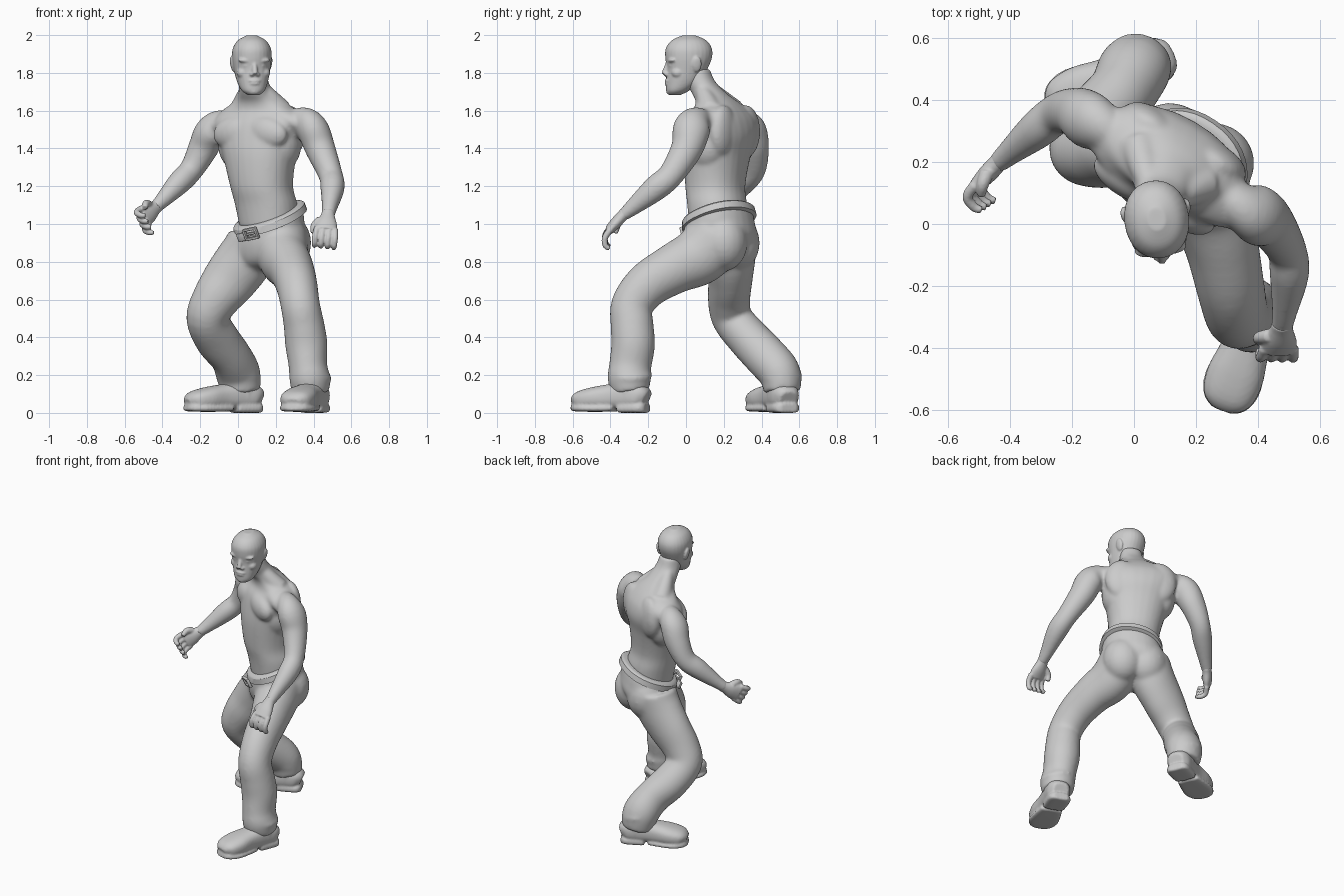
import bpy, bmesh, math
from mathutils import Vector, Matrix

if "Cube" in bpy.data.objects:
    bpy.data.objects.remove(bpy.data.objects["Cube"], do_unlink=True)

clay = bpy.data.materials.new("light_grey")
clay.use_nodes = True
clay.diffuse_color = (0.6, 0.6, 0.6, 1)
clay.node_tree.nodes["Principled BSDF"].inputs["Base Color"].default_value = (0.6, 0.6, 0.6, 1)

SIDE = Vector((0.86, -0.5, 0))     # body's left
FRONT = Vector((-0.5, -0.86, 0))   # way the chest faces
UP = Vector((0, 0, 1))
X = Vector((1, 0, 0))


def spline(a, b, c, d, t):
    return [0.5 * (2 * q + (r - p) * t + (2 * p - 5 * q + 4 * r - s) * t * t
                   + (3 * q - p - 3 * r + s) * t ** 3) for p, q, r, s in zip(a, b, c, d)]


def loft(bm, rows, side=SIDE, normal=None, power=1.0, steps=5, count=28):
    """Skin smooth rings through rows of x, y, z, half width, half depth."""
    rows = [tuple(r) for r in rows]
    p = [rows[0]] + rows + [rows[-1]]
    path = [spline(*p[i:i + 4], k / steps) for i in range(len(rows) - 1) for k in range(steps)]
    path.append(rows[-1])
    rings = []
    for i, row in enumerate(path):
        c = Vector(row[:3])
        ahead, behind = path[min(i + 1, len(path) - 1)], path[max(i - 1, 0)]
        t = (normal or (Vector(ahead[:3]) - Vector(behind[:3]))).normalized()
        u = (side - t * side.dot(t)).normalized()
        v = t.cross(u)
        ring = []
        for k in range(count):
            w = math.tau * k / count
            cs, sn = math.cos(w), math.sin(w)
            cs = math.copysign(abs(cs) ** power, cs)
            sn = math.copysign(abs(sn) ** power, sn)
            ring.append(bm.verts.new(c + u * cs * row[3] + v * sn * row[4]))
        rings.append(ring)
    for a, b in zip(rings, rings[1:]):
        for k in range(count):
            j = (k + 1) % count
            bm.faces.new((a[k], a[j], b[j], b[k]))
    bm.faces.new(rings[0][::-1])
    bm.faces.new(rings[-1])


def tube(bm, points, radii, side=SIDE):
    loft(bm, [(*p, r, r) for p, r in zip(points, radii)], side, count=16)


def ball(bm, centre, size, x_axis=SIDE, tilt=0):
    yaw = math.atan2(x_axis.y, x_axis.x)
    m = (Matrix.Translation(centre) @ Matrix.Rotation(yaw, 4, 'Z')
         @ Matrix.Rotation(tilt, 4, 'Y') @ Matrix.Diagonal((*size, 1)))
    bmesh.ops.create_uvsphere(bm, u_segments=20, v_segments=12, radius=1, matrix=m)


def finish(bm, name, voxel=0, smooth=0):
    bmesh.ops.recalc_face_normals(bm, faces=bm.faces)
    for f in bm.faces:
        f.smooth = True
    me = bpy.data.meshes.new(name)
    bm.to_mesh(me)
    bm.free()
    me.materials.append(clay)
    ob = bpy.data.objects.new(name, me)
    bpy.context.collection.objects.link(ob)
    if voxel:
        r = ob.modifiers.new("blend", 'REMESH')
        r.mode, r.voxel_size, r.use_smooth_shade = 'VOXEL', voxel, True
    if smooth:
        s = ob.modifiers.new("soften", 'SMOOTH')
        s.factor, s.iterations = 0.5, smooth
    return ob


def hand(name, wrist, knuckle, spread, curl, bend):
    """Palm, four bent fingers and a thumb."""
    bm = bmesh.new()
    wrist, knuckle, spread, curl = map(Vector, (wrist, knuckle, spread, curl))
    d = (knuckle - wrist).normalized()
    spread = (spread - d * spread.dot(d)).normalized()
    curl = (curl - d * curl.dot(d)).normalized()
    loft(bm, [(*(wrist - d * .03), .034, .032), (*wrist, .038, .03),
              (*(wrist.lerp(knuckle, .5)), .054, .03), (*knuckle, .06, .024)], spread)
    for i in range(4):
        fan = spread * (i - 1.5)
        base = knuckle + fan * .031 - d * .015
        mid = base + d * .05 + fan * .004 + curl * .008
        end = mid + (d * (1 - bend) + curl * bend).normalized() * .042
        tip = end + (curl - d * (bend - .4)).normalized() * .028
        tube(bm, (base, mid, end, tip), (.018, .0165, .015, .012), spread)
    root = wrist.lerp(knuckle, .3) - spread * .035
    tube(bm, (root, root - spread * .03 + d * .03 + curl * .02,
              root - spread * .03 + d * .065 + curl * .04), (.024, .02, .014), d)
    finish(bm, name, .0055, 3)


# Bare upper body with arms
bm = bmesh.new()
loft(bm, [(.165, .17, .98, .155, .145), (.15, .165, 1.1, .165, .15), (.125, .155, 1.2, .167, .15),
          (.115, .165, 1.35, .197, .16), (.115, .185, 1.46, .235, .165), (.115, .19, 1.54, .265, .15),
          (.115, .19, 1.595, .225, .12), (.11, .165, 1.645, .14, .1), (.095, .125, 1.69, .092, .09),
          (.083, .075, 1.755, .077, .078), (.075, .055, 1.82, .07, .07)], normal=UP, power=.9)
chest = Vector((.115, .18, 0))
for s in (-1, 1):
    ball(bm, chest + SIDE * s * .1 + FRONT * .1 + UP * 1.485, (.125, .06, .085), tilt=s * .2)
    ball(bm, chest + SIDE * s * .12 - FRONT * .09 + UP * 1.49, (.11, .06, .14))
    ball(bm, chest + SIDE * s * .17 + UP * (1.555 + .01 * s), (.16, .095, .055), tilt=s * .4)
    ball(bm, chest + SIDE * s * .15 + UP * 1.42, (.085, .11, .13))
    tube(bm, (chest + SIDE * s * .12 - FRONT * .01 + UP * 1.6, Vector((.085, .1, 1.73)) + SIDE * s * .04),
         (.065, .035))
loft(bm, [(.25, .12, 1.53, .045, .06), (.34, .06, 1.535, .075, .085), (.395, .03, 1.5, .085, .1),
          (.435, .005, 1.4, .08, .085), (.49, -.08, 1.26, .064, .068), (.5, -.16, 1.19, .064, .068),
          (.485, -.28, 1.09, .042, .045), (.475, -.34, 1.04, .035, .03)], X)
loft(bm, [(0, .25, 1.52, .045, .06), (-.09, .305, 1.52, .075, .085), (-.145, .335, 1.485, .085, .095),
          (-.185, .36, 1.4, .08, .08), (-.245, .355, 1.29, .064, .068), (-.31, .305, 1.22, .062, .064),
          (-.4, .23, 1.125, .042, .042), (-.44, .195, 1.085, .033, .035)], X)
finish(bm, "upper_body", .0085, 16)
hand("left_hand", (.475, -.34, 1.04), (.465, -.41, .965), (1, .1, 0), (-.1, .1, -.99), .5)
hand("right_hand", (-.44, .195, 1.085), (-.5, .13, 1.035), (.25, .1, -1), (.75, -.6, -.2), .7)

# Head, modelled facing -y then turned
bm = bmesh.new()
loft(bm, [(0, -.06, 1.682, .028, .028), (0, -.045, 1.705, .06, .06), (0, -.012, 1.755, .082, .094),
          (0, .006, 1.82, .096, .108), (0, .014, 1.88, .104, .124), (0, .015, 1.93, .1, .122),
          (0, .016, 1.972, .074, .092), (0, .016, 1.998, .028, .036)], X, UP, .95)
tube(bm, ((0, -.097, 1.85), (0, -.111, 1.81), (0, -.118, 1.793)), (.012, .015, .015), X)
ball(bm, (0, -.078, 1.703), (.036, .028, .022), X)
for z, w in ((1.758, .034), (1.743, .029)):
    ball(bm, (0, -.098, z), (w, .016, .009), X)
for s in (-1, 1):
    ball(bm, (s * .04, -.079, 1.864), (.046, .024, .014), X, -s * .1)
    ball(bm, (s * .038, -.081, 1.838), (.021, .015, .01), X)
    ball(bm, (s * .015, -.105, 1.792), (.013, .014, .011), X)
    ball(bm, (s * .055, -.05, 1.8), (.035, .036, .03), X)
    ball(bm, (s * .1, .045, 1.845), (.011, .026, .042), X, s * .2)
bmesh.ops.transform(bm, matrix=Matrix.Translation((.075, 0, 0)) @ Matrix.Rotation(.13, 4, 'Z'),
                    verts=bm.verts)
finish(bm, "head", .0055, 5)

# Trousers: tilted pelvis and two loose legs
TILT = Vector((-.37, -.24, 1))
bm = bmesh.new()
loft(bm, [(.165, .17, 1.045, .185, .175), (.165, .18, .95, .197, .185),
          (.165, .2, .86, .185, .17), (.14, .215, .77, .08, .08)], normal=-TILT, power=.92)
loft(bm, [(.24, .17, .93, .13, .16), (.24, .07, .83, .135, .155), (.28, -.06, .765, .12, .135),
          (.31, -.2, .68, .11, .122), (.33, -.285, .57, .104, .112), (.35, -.285, .46, .108, .114),
          (.362, -.28, .36, .112, .116), (.37, -.295, .25, .102, .112),
          (.38, -.3, .18, .108, .115), (.385, -.29, .11, .1, .1)], X)
loft(bm, [(.08, .23, .93, .13, .15), (.045, .235, .83, .15, .135), (-.04, .235, .71, .145, .118),
          (-.12, .228, .6, .125, .112), (-.162, .245, .5, .112, .108), (-.11, .335, .39, .118, .112),
          (-.04, .42, .3, .11, .115), (0, .495, .21, .118, .112), (.015, .51, .11, .105, .097)], X)
for x, y in ((.12, .265), (.26, .2)):
    ball(bm, (x, y, .9), (.13, .125, .15))
# Bunched cloth above the hems
for x, y, z in ((.383, -.295, .2), (.005, .5, .2)):
    ball(bm, (x, y, z), (.117, .117, .045), X, .2)
finish(bm, "trousers", .01, 16)

# Belt with buckle and hanging end
bm = bmesh.new()
loft(bm, [(.161, .169, 1.056, .178, .17), (.162, .17, 1.052, .19, .182), (.164, .172, 1.045, .198, .19),
          (.172, .176, 1.01, .203, .195), (.173, .177, 1.004, .18, .17)],
     normal=-TILT, power=.92, steps=1, count=40)
finish(bm, "belt").modifiers.new("crisp_edges", 'EDGE_SPLIT')
bm = bmesh.new()
along = (SIDE - TILT * SIDE.dot(TILT) / TILT.length_squared).normalized()
turn = Matrix((along, TILT.normalized().cross(along), TILT.normalized())).transposed().to_4x4()
centre = Vector((.168, .174, .948)) + FRONT * .2
plate = Matrix.Translation(centre) @ turn
for shift, size in (((0, 0, .026), (.085, .02, .013)), ((0, 0, -.026), (.085, .02, .013)),
                    ((.036, 0, 0), (.013, .02, .06)), ((-.036, 0, 0), (.013, .02, .06)),
                    ((0, .005, 0), (.06, .012, .012)), ((-.07, .01, -.01), (.05, .015, .045))):
    bmesh.ops.create_cube(bm, size=1, matrix=plate @ Matrix.Translation(shift) @ Matrix.Diagonal((*size, 1)))
bevel = finish(bm, "belt_buckle").modifiers.new("round", 'BEVEL')
bevel.width, bevel.segments = .003, 2

# Boots: rounded upper on a sole with a separate heel
for name, heel, toe in (("left_boot", (.43, -.205), (.285, -.6)), ("right_boot", (.115, .545), (-.275, .37))):
    h, t = Vector((*heel, 0)), Vector((*toe, 0))
    d = t - h
    across = UP.cross(d).normalized()

    def rows(data):
        return [(*(h + d * k + UP * z), w, tall) for k, z, w, tall in data]
    bm = bmesh.new()
    loft(bm, rows([(.01, .07, .05, .045), (.1, .085, .075, .068), (.3, .09, .077, .075),
                   (.5, .085, .079, .067), (.72, .076, .092, .06), (.9, .065, .08, .048),
                   (.985, .052, .04, .025)]), across, power=.8)
    loft(bm, rows([(.42, .026, .07, .018), (.6, .024, .086, .018), (.8, .024, .094, .018),
                   (.94, .026, .072, .018), (1, .03, .035, .015)]), across, power=.55)
    loft(bm, rows([(0, .025, .045, .025), (.07, .025, .073, .025), (.3, .025, .073, .025),
                   (.36, .025, .067, .025)]), across, power=.55)
    ankle = h + d * .23
    tube(bm, (ankle + UP * .08, ankle + UP * .2), (.078, .08), across)
    finish(bm, name, .008, 3)
